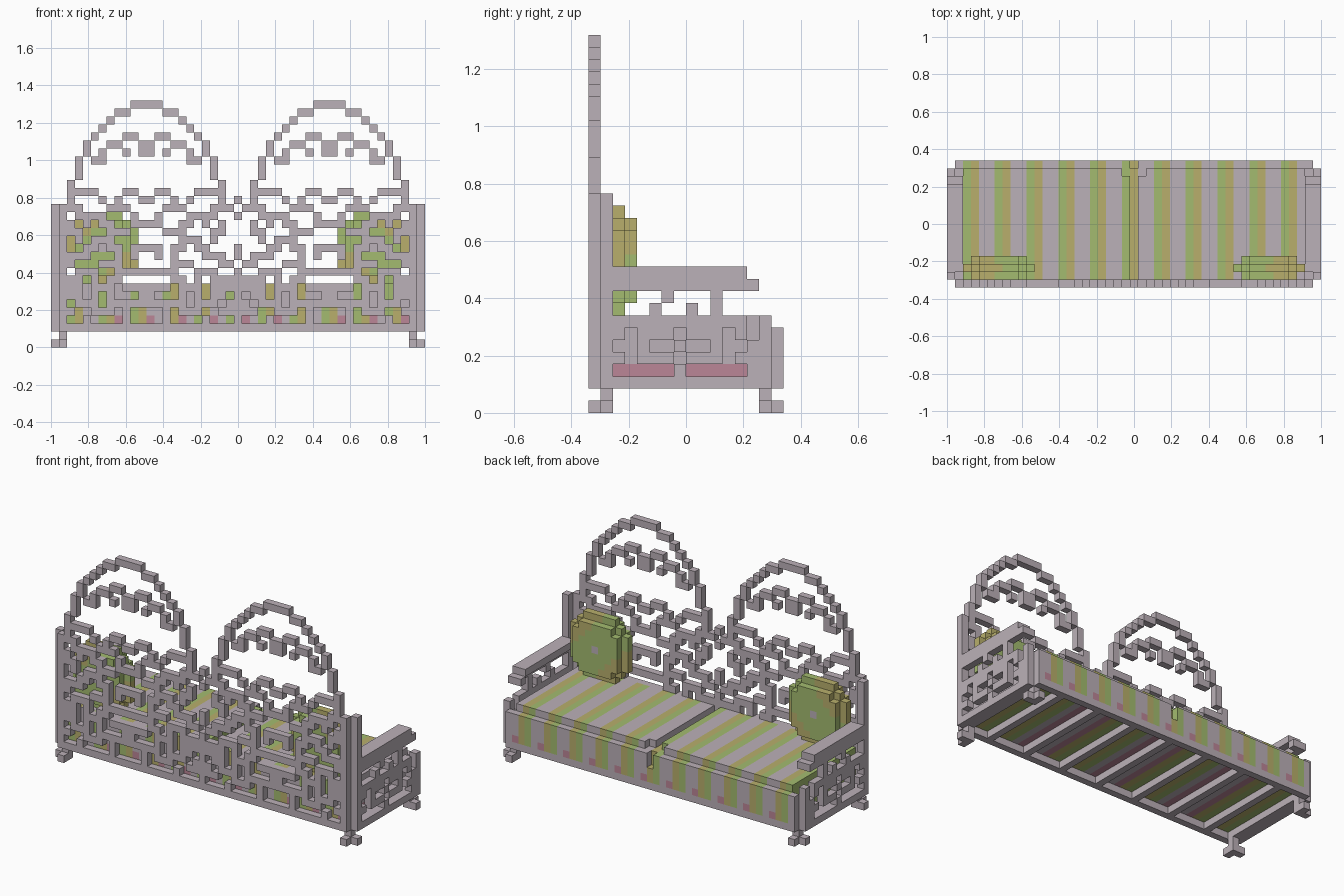
import bpy, bmesh

if "Cube" in bpy.data.objects:
    bpy.data.objects.remove(bpy.data.objects["Cube"])

U = 2 / 47          # size of one block
MID = 23            # middle column


def mat(name, rgb):
    m = bpy.data.materials.new(name)
    m.diffuse_color = (*rgb, 1)
    m.use_nodes = True
    m.node_tree.nodes["Principled BSDF"].inputs["Base Color"].default_value = m.diffuse_color
    return m


MATS = [mat("mauve_grey", (0.50, 0.44, 0.48)), mat("olive", (0.48, 0.43, 0.15)),
        mat("leaf_green", (0.37, 0.50, 0.16)), mat("dusty_pink", (0.50, 0.24, 0.31))]
GREY, OLIVE, GREEN, PINK = range(4)

# corner offsets of the six block faces, keyed by direction
FACES = {(1, 0, 0): ((1, 0, 0), (1, 1, 0), (1, 1, 1), (1, 0, 1)),
         (-1, 0, 0): ((0, 0, 0), (0, 0, 1), (0, 1, 1), (0, 1, 0)),
         (0, 1, 0): ((0, 1, 0), (0, 1, 1), (1, 1, 1), (1, 1, 0)),
         (0, -1, 0): ((0, 0, 0), (1, 0, 0), (1, 0, 1), (0, 0, 1)),
         (0, 0, 1): ((0, 0, 1), (1, 0, 1), (1, 1, 1), (0, 1, 1)),
         (0, 0, -1): ((0, 0, 0), (0, 1, 0), (1, 1, 0), (1, 0, 0))}


def build(name, cells, colour=lambda x, y, z: GREY):
    """Skin a set of grid blocks with their outer faces."""
    bm, verts = bmesh.new(), {}
    for c in sorted(cells):
        for d, corners in FACES.items():
            if tuple(a + b for a, b in zip(c, d)) in cells:
                continue
            vs = []
            for o in corners:
                p = tuple(a + b for a, b in zip(c, o))
                if p not in verts:
                    verts[p] = bm.verts.new((p[0] * U - 1, (p[1] - 8) * U, p[2] * U))
                vs.append(verts[p])
            bm.faces.new(vs).material_index = colour(*c)
    me = bpy.data.meshes.new(name)
    bm.to_mesh(me)
    bm.free()
    for m in MATS:
        me.materials.append(m)
    ob = bpy.data.objects.new(name, me)
    bpy.context.collection.objects.link(ob)


def box(x0, x1, y0, y1, z0, z1):
    """Blocks of an inclusive range."""
    return {(x, y, z) for x in range(x0, x1 + 1)
            for y in range(y0, y1 + 1) for z in range(z0, z1 + 1)}


def mirror(cells):
    return cells | {(2 * MID - x, y, z) for x, y, z in cells}


def arch_runs(rows):
    """Runs measured from the arch centre, repeated four times on the back."""
    out = set()
    for z, runs in rows.items():
        for a, b in runs:
            out |= box(12 + a, 12 + b, 0, 0, z, z) | box(11 - b, 11 - a, 0, 0, z, z)
    return mirror(out)


# twin arches with an inner garland
arches = arch_runs({30: [(0, 1)], 29: [(2, 3)], 28: [(4, 4)], 27: [(5, 5)],
                    26: [(6, 6), (1, 2)], 25: [(7, 7), (3, 4), (0, 0)],
                    24: [(7, 7), (5, 5), (2, 2), (0, 0)], 23: [(8, 8), (5, 6)],
                    22: [(8, 8)], 21: [(8, 8)], 20: [(9, 9)]})
build("back_arches", arches)

# pierced scrollwork of the back
scroll = arch_runs({19: [(1, 2), (6, 9)], 18: [(0, 0), (3, 3), (5, 5), (9, 9)],
                    17: [(2, 4), (8, 10)], 16: [(1, 1), (5, 8)],
                    15: [(0, 1), (4, 5), (7, 7), (9, 9)], 14: [(2, 4), (8, 9)],
                    13: [(4, 6), (8, 8)], 12: [(0, 1), (3, 4), (6, 7)],
                    11: [(1, 1), (3, 3), (7, 9)], 10: [(3, 5), (9, 10)],
                    9: [(0, 3), (6, 8)], 8: [(3, 4), (6, 6), (8, 10)]})
build("back_scrollwork", scroll | box(23, 23, 0, 0, 8, 9) | box(23, 23, 0, 0, 11, 12)
      | box(23, 23, 0, 0, 16, 16) | box(23, 23, 0, 0, 18, 18))
lower = arch_runs({7: [(0, 2), (4, 6), (8, 10)], 6: [(0, 0), (4, 4), (6, 6), (8, 9)],
                   5: [(0, 4), (6, 8), (10, 10)], 4: [(2, 2), (4, 6), (9, 10)],
                   3: [(2, 2), (7, 7)]})
build("lower_scrollwork", lower | box(23, 23, 0, 0, 3, 7))

# frame: corner posts, base rails and slats under the seat
build("back_posts", mirror(box(1, 1, 0, 0, 3, 17)))
build("side_posts", mirror(box(0, 0, 1, 1, 3, 17)))
build("base_rails", box(1, 45, 0, 0, 2, 2) | mirror(box(0, 0, 1, 14, 2, 2))
      | mirror(box(1, 1, 1, 14, 2, 2)))
slats = set()
for x in range(5, 45, 6):
    slats |= box(x, x, 1, 14, 2, 2)
build("seat_slats", slats)

# feet: an upright block with two toes
feet = set()
for y, toe in ((1, 0), (14, 15)):
    feet |= box(1, 1, y, y, 0, 1) | {(0, y, 0), (1, toe, 0)}
build("feet", mirror(feet))

# pierced side panels, symmetrical about their middle
panel = box(0, 0, 14, 14, 3, 7)
for z, runs in {7: [(0, 5)], 6: [(1, 3), (5, 5)], 5: [(0, 0), (3, 3), (6, 6)],
                4: [(1, 3), (5, 6)], 3: [(0, 0), (6, 6)]}.items():
    for a, b in runs:
        panel |= box(0, 0, 7 + a, 7 + b, z, z) | box(0, 0, max(2, 7 - b), 7 - a, z, z)
panel |= {(0, 5, 8), (0, 8, 8), (0, 10, 8), (0, 6, 9), (0, 10, 9)}
build("side_panels", mirror(panel))

# arms with a drooping tip
build("arms", mirror(box(0, 1, 2, 12, 11, 11) | box(0, 0, 2, 12, 10, 10)
                     | box(0, 1, 13, 13, 10, 10)))


# striped seat with a seam between the two cushions, and its front skirt
def stripes(x, y, z):
    if z < 3 or x < 2 or x > 44:
        return GREY
    if x % 4 == 0 and z == 3:
        return PINK
    return {2: GREEN, 3: OLIVE}.get(x % 4, GREY)


seat = box(2, 44, 1, 14, 3, 7) | box(1, 45, 15, 15, 2, 6)
seat -= box(23, 23, 1, 14, 7, 7) | box(22, 24, 14, 14, 7, 7) | box(23, 23, 15, 15, 5, 6)
build("striped_seat", seat, stripes)


# round throw pillows with a diagonal green band and a grey button
def pillow_colour(x, y, z):
    dx, dz = min(x, 2 * MID - x) - 6, z - 12
    if dx == 0 and dz == 0:
        return GREY
    return GREEN if abs(dx - dz) <= 3 else OLIVE


pillow = set()
for y, r2 in ((1, 13), (2, 20), (3, 13)):
    pillow |= {c for c in box(2, 10, y, y, 8, 16)
               if (c[0] - 6) ** 2 + (c[2] - 12) ** 2 <= r2}
build("left_pillow", pillow, pillow_colour)
build("right_pillow", {(2 * MID - x, y, z) for x, y, z in pillow}, pillow_colour)
